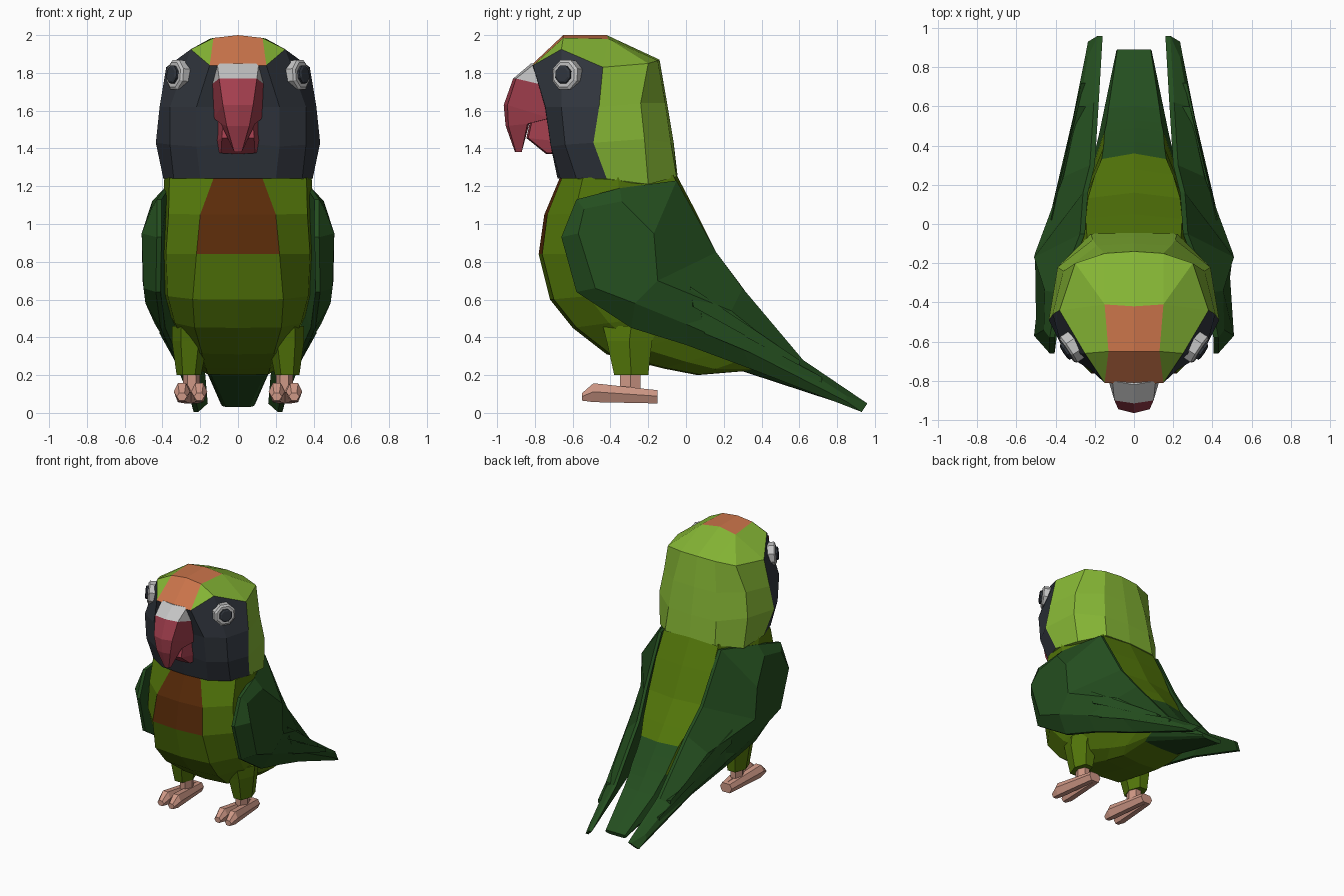
import bpy, bmesh, math
from mathutils import Vector

if "Cube" in bpy.data.objects:
    bpy.data.objects.remove(bpy.data.objects["Cube"])


def lin(c):
    c /= 255
    return c / 12.92 if c <= 0.04045 else ((c + 0.055) / 1.055) ** 2.4


def material(name, r, g, b):
    m = bpy.data.materials.new(name)
    m.diffuse_color = (lin(r), lin(g), lin(b), 1)
    m.use_nodes = True
    m.node_tree.nodes["Principled BSDF"].inputs["Base Color"].default_value = m.diffuse_color
    return m


OLIVE = material("olive_green", 84, 120, 10)
LIME = material("light_green", 132, 180, 52)
WING = material("dark_green", 36, 78, 31)
SLATE = material("slate_black", 49, 54, 62)
ORANGE = material("crown_orange", 202, 116, 74)
BROWN = material("chest_brown", 90, 43, 9)
RED = material("beak_red", 164, 63, 78)
WHITE = material("pale_grey", 195, 195, 195)
PINK = material("foot_pink", 207, 152, 134)


def build(name, verts, faces, mats, rule=None):
    """Makes one half, mirrors it over x, welds it; rule(centre) picks the material."""
    bm = bmesh.new()
    vs = [bm.verts.new(v) for v in verts]
    for f in faces:
        bm.faces.new([vs[i] for i in f])
    copy = bmesh.ops.duplicate(bm, geom=bm.verts[:] + bm.edges[:] + bm.faces[:])
    for g in copy["geom"]:
        if isinstance(g, bmesh.types.BMVert):
            g.co.x = -g.co.x
    bmesh.ops.remove_doubles(bm, verts=bm.verts[:], dist=0.0005)
    bmesh.ops.recalc_face_normals(bm, faces=bm.faces[:])
    if rule:
        for f in bm.faces:
            f.material_index = rule(f.calc_center_median())
    me = bpy.data.meshes.new(name)
    bm.to_mesh(me)
    bm.free()
    for m in mats:
        me.materials.append(m)
    ob = bpy.data.objects.new(name, me)
    bpy.context.collection.objects.link(ob)
    return ob


def loft(rings, closed=True, caps=(True, True)):
    n = len(rings[0])
    verts = [p for r in rings for p in r]
    faces = []
    for i in range(len(rings) - 1):
        for j in range(n if closed else n - 1):
            k = (j + 1) % n
            faces.append((i * n + j, i * n + k, (i + 1) * n + k, (i + 1) * n + j))
    if caps[0]:
        faces.append(tuple(range(n)))
    if caps[1]:
        faces.append(tuple(range(len(verts) - n, len(verts))))
    return verts, faces


# Body and tail: tilted rings (front y, z, back y, z, half width, back half width, front panel width)
body_rings = []
for fy, fz, by, bz, w, b, q in [
        (-.67, 1.24, -.05, 1.26, .39, .24, .13),
        (-.75, 1.05, .05, 1.07, .395, .245, .20),
        (-.78, .84, .16, .85, .41, .235, .22),
        (-.72, .60, .28, .69, .40, .20, .24),
        (-.60, .45, .36, .58, .36, .165, .23),
        (-.42, .31, .42, .50, .30, .155, .19),
        (-.12, .235, .49, .41, .25, .15, .17),
        (.06, .20, .53, .36, .22, .14, .16),
        (.30, .22, .60, .28, .18, .13, .15),
        (.88, .03, .89, .06, .09, .085, .06)]:
    section = [(0, 0), (q, .02), (w * .93, .2), (w, .5), (b, .97), (0, 1)]
    body_rings.append([(x, fy + (by - fy) * t, fz + (bz - fz) * t) for x, t in section])


def body_colour(c):
    if c.y > .34:
        return 2
    return 1 if c.y < -.5 and abs(c.x) < .13 and c.z > .85 else 0


build("body", *loft(body_rings, closed=False), [OLIVE, BROWN, WING], body_colour)

# Head: upright rings with a faceted crown
head_rings = [
    [(0, -.68, 1.24), (.2, -.665, 1.24), (.34, -.58, 1.24), (.395, -.42, 1.24),
     (.37, -.2, 1.21), (.22, -.05, 1.25), (0, -.045, 1.26)],
    [(0, -.72, 1.43), (.22, -.715, 1.41), (.36, -.64, 1.42), (.435, -.49, 1.43),
     (.39, -.22, 1.45), (.21, -.08, 1.43), (0, -.065, 1.43)],
    [(0, -.75, 1.62), (.22, -.745, 1.62), (.36, -.66, 1.62), (.415, -.46, 1.62),
     (.36, -.24, 1.64), (.19, -.11, 1.64), (0, -.1, 1.64)],
    [(0, -.82, 1.84), (.15, -.81, 1.84), (.25, -.66, 1.925), (.38, -.44, 1.83),
     (.30, -.20, 1.85), (.15, -.15, 1.865), (0, -.14, 1.87)]]
hv, hf = loft(head_rings, closed=False, caps=(True, False))
top = len(hv)
hv += [(0, -.65, 2), (.13, -.65, 1.985), (0, -.42, 2), (.15, -.41, 1.98)]
p = top - 7
hf += [(p, p + 1, top + 1, top), (top, top + 1, top + 3, top + 2),
       (p + 1, p + 2, top + 1), (p + 2, p + 3, top + 3, top + 1),
       (p + 3, p + 4, top + 3), (p + 4, p + 5, top + 3),
       (p + 5, p + 6, top + 2, top + 3)]


def head_colour(c):
    if c.z > 1.87:
        return 2 if abs(c.x) < .1 and c.y < -.42 else 0
    return 1 if c.y < -.45 else 0


build("head", hv, hf, [LIME, SLATE, ORANGE], head_colour)

# Hooked upper beak with a pale band at the top
beak = [
    [(0, -.82, 1.85), (.11, -.80, 1.85), (.145, -.74, 1.84), (0, -.70, 1.84)],
    [(0, -.915, 1.77), (.10, -.90, 1.77), (.15, -.73, 1.73), (0, -.70, 1.73)],
    [(0, -.965, 1.63), (.08, -.945, 1.63), (.13, -.72, 1.56), (0, -.70, 1.56)],
    [(0, -.955, 1.52), (.06, -.94, 1.52), (.09, -.84, 1.53), (0, -.83, 1.53)],
    [(0, -.905, 1.38), (.02, -.90, 1.38), (.02, -.87, 1.38), (0, -.87, 1.38)]]
build("upper_beak", *loft(beak, closed=False), [RED, WHITE],
      lambda c: 1 if c.z > 1.765 and c.y < -.72 else 0)

# Lower beak
lower = [
    [(0, -.82, 1.57), (.08, -.81, 1.57), (.12, -.70, 1.57), (0, -.70, 1.57)],
    [(0, -.845, 1.455), (.085, -.835, 1.455), (.115, -.70, 1.44), (0, -.70, 1.44)],
    [(0, -.74, 1.37), (.09, -.735, 1.375), (.105, -.69, 1.38), (0, -.69, 1.37)]]
build("lower_beak", *loft(lower, closed=False), [RED])


# Eyes: thin octagonal discs facing outward and a little forward
def disc(name, radii, steps, mat):
    n = Vector((.83, -.55, .08)).normalized()
    rot = n.to_track_quat('Z', 'Y').to_matrix()
    centre = Vector((.332, -.64, 1.79))
    rings = [[centre + rot @ Vector((r * math.cos(a), r * math.sin(a), d))
              for a in [math.pi / 4 * (k + .5) for k in range(8)]]
             for r, d in zip(radii, steps)]
    build(name, *loft(rings), [mat])


disc("eye_whites", (.085, .085, .07), (-.06, .002, .012), WHITE)
disc("pupils", (.05, .05, .038), (0, .024, .03), SLATE)

# Wings: outline (y, z, x) rising to a raised outer panel, running back to a pointed tip
outline = [(-.05, 1.23, .275), (-.35, 1.19, .39), (-.58, 1.13, .43), (-.66, .93, .43),
           (-.58, .64, .435), (-.29, .45, .41), (0, .36, .37), (.35, .23, .29),
           (.93, .005, .235), (.96, .05, .185), (.62, .28, .205), (.30, .66, .225),
           (.16, .85, .26)]
raised = [(-.17, .95, .51), (-.34, 1.12, .455), (-.54, 1.08, .46), (-.57, .95, .51),
          (-.48, .66, .50), (-.27, .58, .49), (0, .47, .44), (.30, .34, .36),
          (.85, .06, .25), (.85, .09, .235), (.60, .25, .28), (.24, .54, .36),
          (-.15, .70, .505)]
inner = [(y, z, x - .025) for y, z, x in outline]
wv, wf = loft([[(x, y, z) for y, z, x in r] for r in (inner, outline, raised)],
              caps=(False, False))
for s in (0, 26):
    wf += [tuple(s + i for i in f) for f in
           [(0, 1, 2, 3, 4, 5, 12), (5, 6, 11, 12), (6, 7, 10, 11), (7, 8, 9, 10)]]
build("wings", wv, wf, [WING])

# Overlapping long feathers at the rear of each wing
for k, (y0, z0, x0, y1, z1) in enumerate([(.02, .62, .42, .60, .27), (.08, .48, .405, .72, .18)]):
    root = [(x0 + .005, y0, z0 + .05), (x0 + .01, y0 + .02, z0 - .06), (x0 - .06, y0, z0 - .05)]
    tip = [(.285 - k * .015, y1, z1 + .01), (.285 - k * .015, y1, z1 - .02), (.235, y1, z1)]
    build("wing_feather_%d" % (k + 1), *loft([root, tip]), [WING])


# Legs: tapered feathered thighs, thin shins
def hexagon(cx, cy, z, rx, ry):
    return [(cx + sx * rx, cy + sy * ry, z) for sx, sy in
            [(-.5, -1), (.5, -1), (1, 0), (.5, 1), (-.5, 1), (-1, 0)]]


build("thighs", *loft([hexagon(.25, -.29, .46, .10, .15), hexagon(.255, -.30, .38, .095, .12),
                       hexagon(.26, -.29, .20, .065, .09)]), [OLIVE])
build("shins", *loft([hexagon(.245, -.295, .22, .045, .055),
                      hexagon(.245, -.295, .11, .045, .055)]), [PINK])


# Feet: two long toes spreading forward from a shared heel
def toe_ring(x, y, z, rx, rz):
    return [(x + sx * rx, y, z + sz * rz) for sx, sz in
            [(-.5, -1), (.5, -1), (1, .1), (.5, 1), (-.5, 1), (-1, .1)]]


for name, x in (("inner_toes", .205), ("outer_toes", .297)):
    build(name, *loft([toe_ring(.245 + (x - .245) * .35, -.15, .085, .035, .035),
                       toe_ring(x, -.49, .107, .043, .05),
                       toe_ring(x, -.55, .085, .028, .02)]), [PINK])
